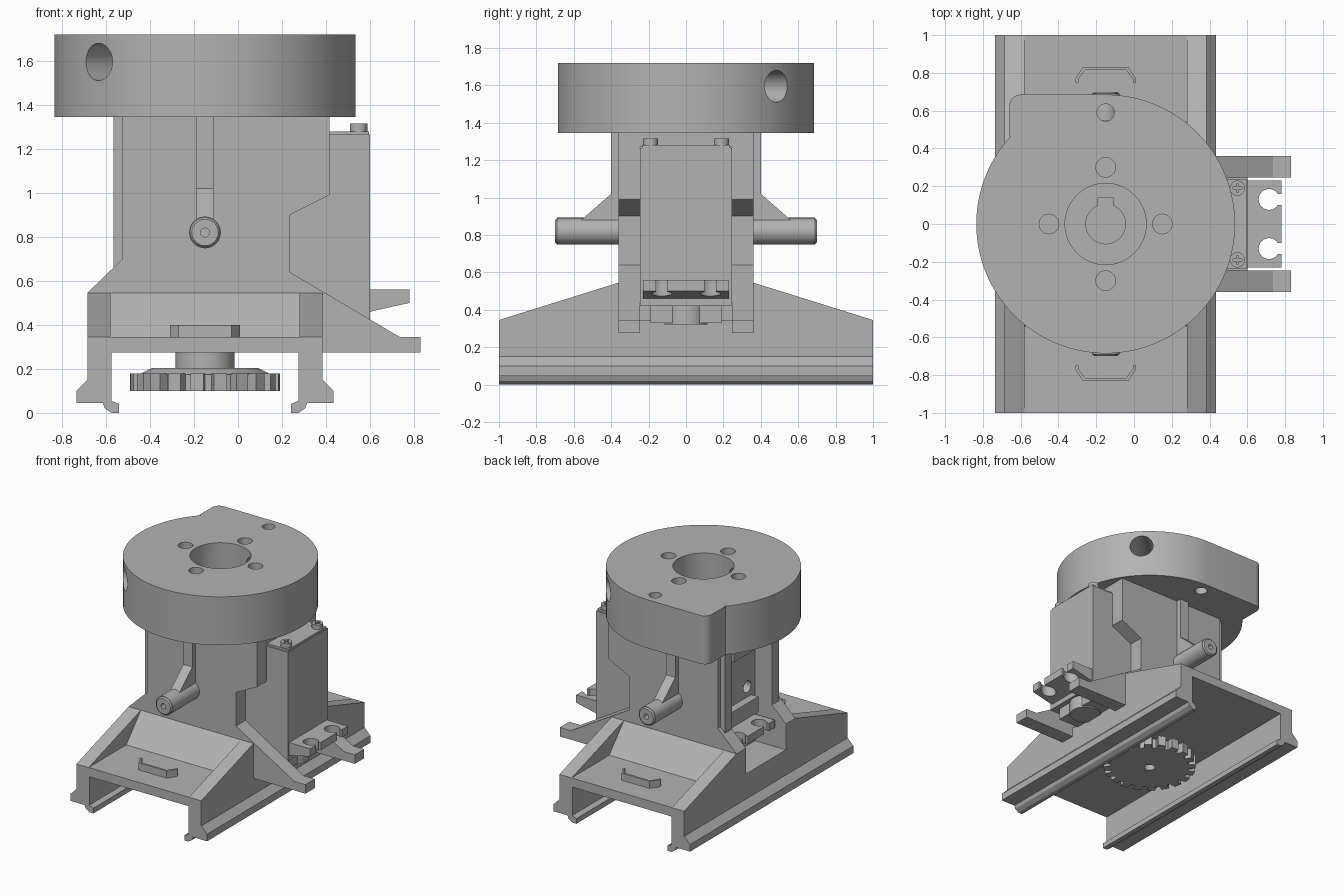
import bpy, bmesh, math
from mathutils import Vector

if "Cube" in bpy.data.objects:
    bpy.data.objects.remove(bpy.data.objects["Cube"])

grey = bpy.data.materials.new("plain grey")
grey.use_nodes = True
grey.diffuse_color = (0.45, 0.45, 0.45, 1)
grey.node_tree.nodes["Principled BSDF"].inputs["Base Color"].default_value = (0.45, 0.45, 0.45, 1)
CX = -0.15  # axis of the tower, head and gear


def finish(name, bm):
    bmesh.ops.recalc_face_normals(bm, faces=bm.faces)
    mesh = bpy.data.meshes.new(name)
    bm.to_mesh(mesh)
    bm.free()
    mesh.materials.append(grey)
    obj = bpy.data.objects.new(name, mesh)
    bpy.context.collection.objects.link(obj)
    return obj


def prism(name, pts, axis, a, b):
    """Extrude a 2D outline along an axis from a to b."""
    place = {"x": lambda u, v, w: (w, u, v),
             "y": lambda u, v, w: (u, w, v),
             "z": lambda u, v, w: (u, v, w)}[axis]
    bm = bmesh.new()
    low = [bm.verts.new(place(u, v, a)) for u, v in pts]
    high = [bm.verts.new(place(u, v, b)) for u, v in pts]
    bm.faces.new(low)
    bm.faces.new(high)
    for i in range(len(pts)):
        j = (i + 1) % len(pts)
        bm.faces.new((low[i], low[j], high[j], high[i]))
    return finish(name, bm)


def box(name, x0, x1, y0, y1, z0, z1):
    return prism(name, [(x0, y0), (x1, y0), (x1, y1), (x0, y1)], "z", z0, z1)


def rod(name, start, end, r1, r2=None, n=48):
    """Cylinder or cone between two points."""
    start, end = Vector(start), Vector(end)
    bm = bmesh.new()
    bmesh.ops.create_cone(bm, cap_ends=True, segments=n, radius1=r1,
                          radius2=r1 if r2 is None else r2, depth=(end - start).length)
    turn = (end - start).to_track_quat("Z", "Y").to_matrix().to_4x4()
    bmesh.ops.transform(bm, matrix=turn, verts=bm.verts)
    bmesh.ops.translate(bm, vec=(start + end) / 2, verts=bm.verts)
    return finish(name, bm)


def cut(target, *cutters):
    bpy.context.view_layer.objects.active = target
    for c in cutters:
        c.hide_render = True
        mod = target.modifiers.new("cut", "BOOLEAN")
        mod.operation, mod.solver, mod.object = "DIFFERENCE", "EXACT", c
        bpy.ops.object.modifier_apply(modifier=mod.name)
        bpy.data.objects.remove(c)


# Rail carriage: half section mirrored about the tower axis
half = [(0.535, 0.345), (0.535, 0.15), (0.585, 0.10), (0.585, 0.045), (0.465, 0.045),
        (0.455, 0.02), (0.425, 0), (0.39, 0), (0.39, 0.04), (0.425, 0.055), (0.425, 0.275)]
prism("rail_carriage", [(CX + u, v) for u, v in half] +
      [(CX - u, v) for u, v in reversed(half)], "y", -1, 1)

# Tower side wall outline, with servo notch and foot arm
wall = [(-0.685, 0.275), (0.83, 0.275), (0.83, 0.345), (0.735, 0.345), (0.235, 0.64),
        (0.235, 0.90), (0.415, 0.99), (0.415, 1.345), (-0.525, 1.345), (-0.525, 0.70), (-0.685, 0.545)]
lip = [(0.16, 0.75), (0.16, 0.77), (0.12, 0.83), (-0.12, 0.83), (-0.16, 0.77), (-0.16, 0.75),
       (-0.145, 0.75), (-0.145, 0.765), (-0.11, 0.815), (0.11, 0.815), (0.145, 0.765), (0.145, 0.75)]
rib = [(0.355, 1.345), (0.40, 1.345), (0.40, 1.02), (0.56, 0.88), (0.56, 0.82), (0.355, 0.82)]

for s, side in ((-1, "front"), (1, "back")):
    def flip(pts):
        return [(s * u, v) for u, v in pts]
    prism(side + "_tower_wall", wall, "y", s * 0.245, s * 0.36)
    prism(side + "_wall_flange", [(-0.52, 1.345), (-0.565, 1.345), (-0.565, 0.66), (-0.52, 0.66)],
          "y", s * 0.245, s * 0.33)
    # Sloped gussets on both edges and the steeper ramp between them
    gusset = flip([(0.36, 0.34), (1, 0.345), (0.36, 0.545)])
    prism(side + "_right_gusset", gusset, "x", -0.685, -0.58)
    prism(side + "_left_gusset", gusset, "x", 0.28, 0.385)
    prism(side + "_ramp", flip([(0.36, 0.34), (0.54, 0.345), (0.36, 0.545)]), "x", -0.58, 0.28)
    prism(side + "_guide_lip", [(CX + u, s * v) for u, v in lip], "z", 0.34, 0.40)
    # Cross pin and its support rib
    prism(side + "_pin_rib", flip(rib), "x", CX - 0.038, CX + 0.038)
    pin = rod(side + "_pin", (CX, s * 0.3, 0.82), (CX, s * 0.69, 0.82), 0.072)
    tip = rod(side + "_pin_tip", (CX, s * 0.685, 0.82), (CX, s * 0.7, 0.82), 0.072, 0.06)
    for part in (pin, tip):
        cut(part, rod("cutter", (CX, s * 0.64, 0.82), (CX, s * 0.75, 0.82), 0.02, n=24))

# Core between the walls, open at the right side
core = box("tower_core", -0.42, 0.2, -0.25, 0.25, 0.3, 1.345)
cut(core, *[rod("cutter", (-0.5, y, 0.80), (-0.3, y, 0.80), 0.045, n=32) for y in (-0.15, 0.15)])
box("core_header", 0.1, 0.415, -0.25, 0.25, 1.27, 1.345)
box("right_servo_back", -0.48, -0.4, -0.2, 0.2, 0.6, 0.72)
box("right_upper_bracket", -0.53, -0.4, -0.17, 0.17, 1.14, 1.2)
for y in (-0.12, 0.12):
    rod("right_bracket_screw", (-0.48, y, 1.195), (-0.48, y, 1.23), 0.04, n=24)

# Servo on the left side
box("servo_body", 0.15, 0.6, -0.245, 0.245, 0.42, 1.265)
box("servo_cap", 0.35, 0.595, -0.235, 0.235, 1.26, 1.28)
box("servo_gearcase", 0.3, 0.56, -0.19, 0.19, 0.33, 0.425)
rod("servo_boss", (0.47, 0, 0.32), (0.47, 0, 0.42), 0.115)
for y in (-0.19, 0.19):
    screw = rod("servo_screw", (0.548, y, 1.275), (0.548, y, 1.315), 0.04, n=32)
    cut(screw, box("cutter", 0.525, 0.571, y - 0.006, y + 0.006, 1.3, 1.33),
        box("cutter", 0.542, 0.554, y - 0.023, y + 0.023, 1.3, 1.33))


def ear(name, x, d):
    """Servo mounting ear with two open screw slots; d is the outward direction."""
    plate = prism(name, [(x, 0.46), (x, 0.56), (x + d * 0.18, 0.56), (x + d * 0.18, 0.50)], "y", -0.23, 0.23)
    for y in (-0.13, 0.13):
        x0, x1 = sorted((x + d * 0.115, x + d * 0.3))
        cut(plate, rod("cutter", (x + d * 0.115, y, 0.4), (x + d * 0.115, y, 0.6), 0.055, n=32),
            box("cutter", x0, x1, y - 0.03, y + 0.03, 0.4, 0.6))


ear("left_servo_ear", 0.6, 1)
ear("right_servo_ear", -0.42, -1)

# Round head with a flat-sided corner at the back right
R = 0.685
turns = [math.radians(90 - 360 * i / 128) for i in range(128)]
outline = [(CX + R * math.cos(t), R * math.sin(t)) for t in turns
           if not (math.radians(-229) > t > math.radians(-270))]
corner = [(-0.60 + 0.06 * math.cos(math.radians(a)), 0.625 + 0.06 * math.sin(math.radians(a)))
          for a in range(180, 89, -15)]
head = prism("head", outline + [(-0.66, 0.46)] + corner, "z", 1.345, 1.72)
cut(head, rod("cutter", (CX, 0, 1.46), (CX, 0, 1.8), 0.215, n=64),
    rod("cutter", (CX, 0, 1.36), (CX, 0, 1.5), 0.105),
    box("cutter", CX - 0.04, CX + 0.04, 0, 0.14, 1.36, 1.5),
    rod("cutter", (CX - 0.7, -0.7, 1.595), (CX + 0.7, 0.7, 1.595), 0.085))
for x, y in ((0.3, 0), (-0.3, 0), (0, 0.3), (0, -0.3), (0, 0.59)):
    cut(head, rod("cutter", (CX + x, y, 1.3 if y > 0.5 else 1.4), (CX + x, y, 1.8),
                  0.046 if y > 0.5 else 0.052, n=32))

# Drive gear under the carriage
teeth = 20
ring = []
for i in range(teeth):
    for f, r in ((0, 0.29), (0.32, 0.29), (0.38, 0.34), (0.94, 0.34)):
        t = 2 * math.pi * (i + f) / teeth
        ring.append((CX + r * math.cos(t), r * math.sin(t)))
gear = prism("drive_gear", ring, "z", 0.10, 0.18)
cut(gear, rod("cutter", (CX, 0, 0.05), (CX, 0, 0.15), 0.04, n=32))
rod("gear_shoulder", (CX, 0, 0.175), (CX, 0, 0.205), 0.30, 0.24)
rod("gear_hub", (CX, 0, 0.19), (CX, 0, 0.28), 0.135)

# Smooth round surfaces, keep edges sharp
bpy.ops.object.select_all(action="DESELECT")
for obj in bpy.context.scene.objects:
    if obj.type == "MESH" and obj.data.materials and obj.data.materials[0] == grey:
        obj.select_set(True)
        bpy.context.view_layer.objects.active = obj
bpy.ops.object.shade_smooth_by_angle(angle=math.radians(25))
